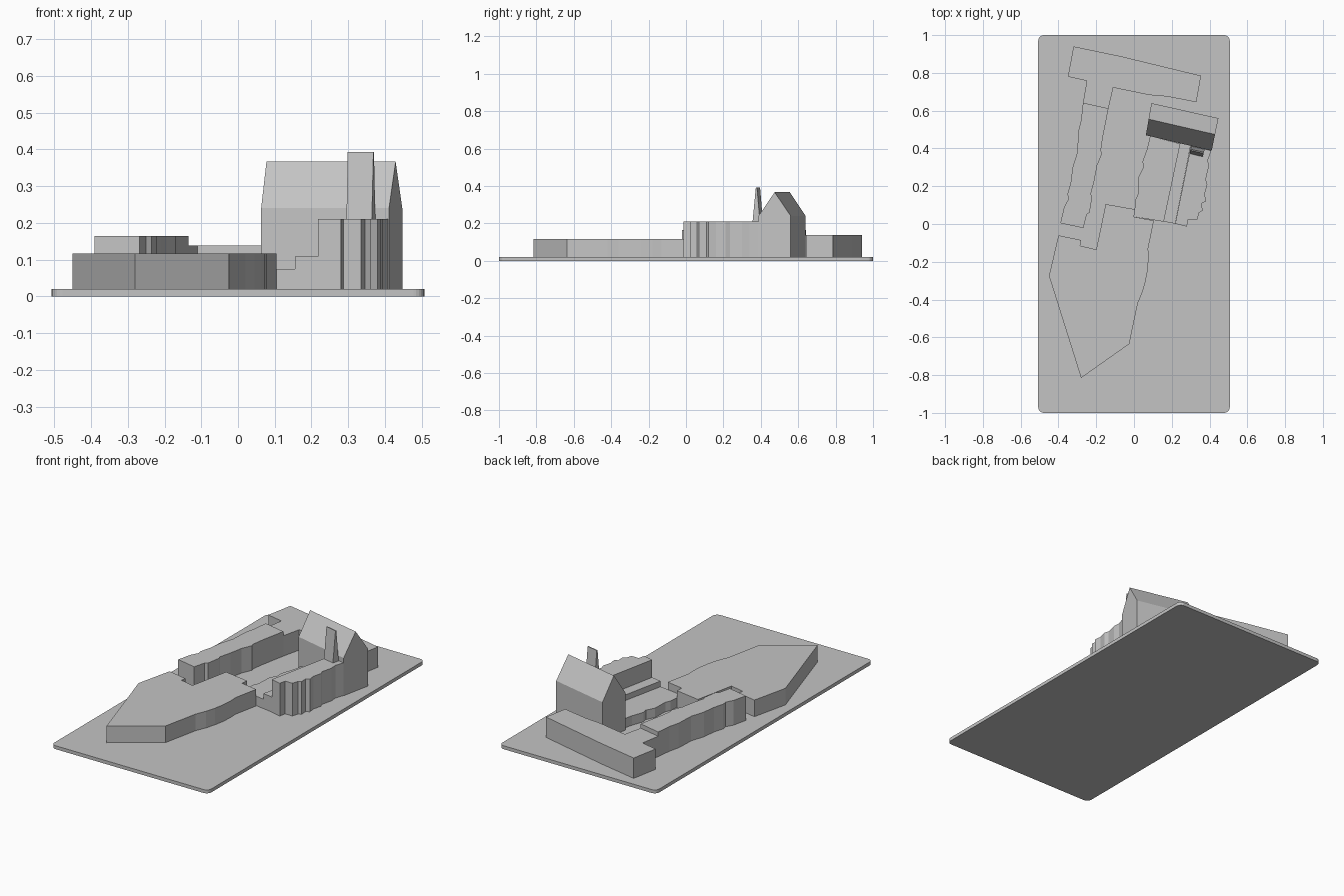
import bpy, bmesh, math

stone = bpy.data.materials.new("light_grey")
stone.diffuse_color = (0.55, 0.55, 0.55, 1)
GROUND = 0.02


def finish(name, bm):
    bmesh.ops.recalc_face_normals(bm, faces=bm.faces)
    me = bpy.data.meshes.new(name)
    bm.to_mesh(me)
    bm.free()
    me.materials.append(stone)
    ob = bpy.data.objects.new(name, me)
    bpy.context.collection.objects.link(ob)
    return ob


def block(name, outline, top, bottom=GROUND):
    """Upright walls and flat roof over a plan outline."""
    bm = bmesh.new()
    face = bm.faces.new([bm.verts.new((x, y, bottom)) for x, y in outline])
    side = bmesh.ops.extrude_face_region(bm, geom=[face])["geom"]
    for v in side:
        if isinstance(v, bmesh.types.BMVert):
            v.co.z = top
    return finish(name, bm)


def prism(name, west, east, profile):
    """Sweep a (depth, height) profile from the west end to the east end.
    Each end is (south point, north point); depth runs 0 to 1 between them."""
    bm = bmesh.new()
    rings = []
    for (sx, sy), (nx, ny) in (west, east):
        rings.append([bm.verts.new((sx + (nx - sx) * d, sy + (ny - sy) * d, z))
                      for d, z in profile])
    n = len(profile)
    for i in range(n):
        j = (i + 1) % n
        bm.faces.new((rings[0][i], rings[0][j], rings[1][j], rings[1][i]))
    for r in rings:
        bm.faces.new(r)
    return finish(name, bm)


# Ground plate with rounded corners
r = 0.03
plate = []
for cx, cy, start in ((1, 1, 0), (-1, 1, 90), (-1, -1, 180), (1, -1, 270)):
    for k in range(7):
        a = math.radians(start + 15 * k)
        plate.append((cx * (0.507 - r) + r * math.cos(a),
                      cy * (1 - r) + r * math.sin(a)))
block("ground_plate", plate, GROUND, 0)

# Long pointed hall at the front
block("front_hall", [
    (-0.40, -0.06), (-0.45, -0.275), (-0.28, -0.815), (-0.025, -0.635),
    (0.02, -0.42), (0.045, -0.36), (0.062, -0.30), (0.073, -0.24),
    (0.077, -0.18), (0.075, -0.13), (0.105, 0.018), (0, 0.038),
    (0.005, 0.078), (-0.15, 0.105), (-0.2, -0.135), (-0.285, -0.115),
    (-0.28, -0.085)], 0.117)

# West wing with stepped long sides
block("west_wing", [
    (-0.39, 0.005), (-0.268, -0.022), (-0.25, 0.05), (-0.235, 0.06),
    (-0.222, 0.14), (-0.228, 0.16), (-0.21, 0.23), (-0.195, 0.31),
    (-0.17, 0.37), (-0.175, 0.39), (-0.165, 0.46), (-0.135, 0.612),
    (-0.27, 0.642), (-0.28, 0.55), (-0.295, 0.49), (-0.30, 0.38),
    (-0.325, 0.30), (-0.335, 0.22), (-0.352, 0.16), (-0.348, 0.13),
    (-0.37, 0.09)], 0.164)

# Rear building, with the link to the west wing
block("rear_building", [
    (-0.32, 0.94), (-0.35, 0.78), (-0.25, 0.758), (-0.27, 0.642),
    (-0.135, 0.612), (-0.11, 0.722), (0.08, 0.683), (0.175, 0.675),
    (0.33, 0.645), (0.355, 0.785), (-0.07, 0.888)], 0.139)

# Terraces stepping up to the east wing
block("low_terrace", [
    (0, 0.038), (0.16, 0.012), (0.245, 0.425), (0.085, 0.465),
    (0.07, 0.40), (0.045, 0.33), (0.05, 0.30), (0.025, 0.25),
    (0.022, 0.16), (0.008, 0.13)], 0.075)
block("middle_terrace", [
    (0.155, 0.013), (0.218, 0.002), (0.30, 0.415), (0.243, 0.428)], 0.108)
block("east_wing", [
    (0.218, 0.002), (0.28, -0.014), (0.287, 0.025), (0.335, 0.025),
    (0.345, 0.06), (0.362, 0.07), (0.36, 0.11), (0.38, 0.12),
    (0.375, 0.16), (0.388, 0.21), (0.38, 0.235), (0.395, 0.30),
    (0.392, 0.34), (0.41, 0.392), (0.302, 0.415)], 0.211)

# Church hall with a steep gable roof
prism("church_hall", ((0.063, 0.47), (0.092, 0.64)), ((0.411, 0.388), (0.447, 0.56)),
      [(0, GROUND), (1, GROUND), (1, 0.24), (0.5, 0.367), (0, 0.24)])

# Thin wedge-shaped bell gable
prism("bell_gable", ((0.295, 0.372), (0.303, 0.412)), ((0.364, 0.355), (0.374, 0.396)),
      [(0, 0.2), (1, 0.2), (0.6, 0.393), (0.45, 0.393)])
